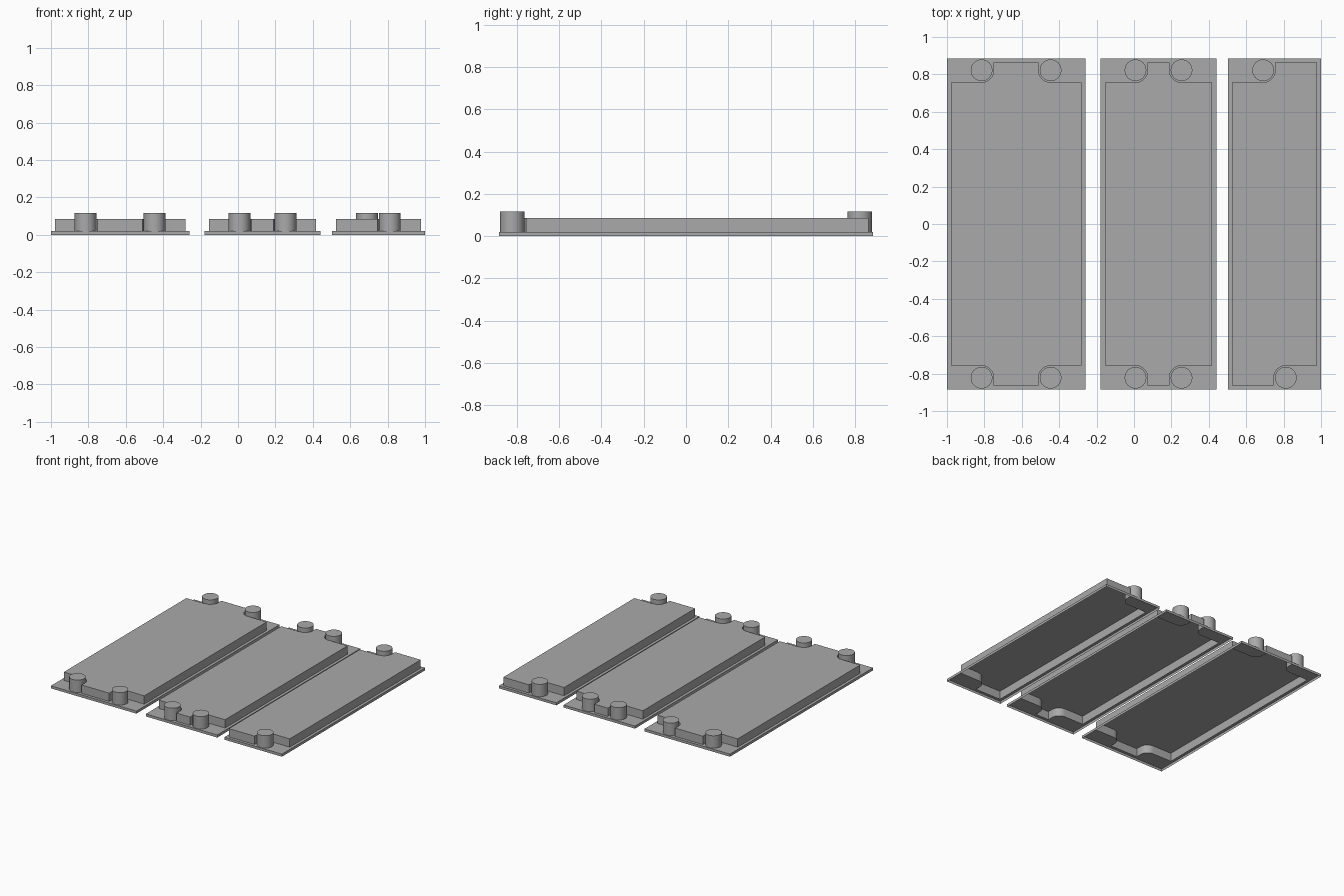
import bpy, bmesh, math

if "Cube" in bpy.data.objects:
    bpy.data.objects.remove(bpy.data.objects["Cube"])

grey = bpy.data.materials.new("light grey")
grey.diffuse_color = (0.4, 0.4, 0.4, 1)
grey.use_nodes = True
grey.node_tree.nodes["Principled BSDF"].inputs["Base Color"].default_value = grey.diffuse_color

HALF_Y = 0.885        # rim half length
END_Y = 0.863         # body end
NOTCH_Y = 0.757       # body shoulder beside the pegs
PEG_Y = 0.822
R = 0.058             # peg radius
GAP_R = 0.065         # notch corner radius around a peg
Z_RIM, Z_BODY, Z_PEG = 0.02, 0.085, 0.117


def finish(obj):
    obj.data.materials.append(grey)
    bpy.ops.object.select_all(action='DESELECT')
    obj.select_set(True)
    bpy.context.view_layer.objects.active = obj
    bpy.ops.object.shade_smooth_by_angle(angle=math.radians(30))


def corner(edge_x, sy, sx, peg_x):
    """Corner points of the body, side edge first, ending at the end edge."""
    if peg_x is None:
        return [(edge_x, sy * END_Y)]
    pts = [(edge_x, sy * NOTCH_Y)]
    for i in range(9):
        a = math.pi / 2 * i / 8
        pts.append((peg_x - sx * GAP_R * math.sin(a),
                    sy * (PEG_Y - GAP_R * math.cos(a))))
    pts.append((peg_x - sx * GAP_R, sy * END_Y))
    return pts


def tray(name, rim, body, pegs):
    """Open-bottomed pan: skirt, flange, walls and top. pegs keys are (sx, sy)."""
    (x0, x1), (b0, b1) = rim, body
    outline = (corner(b0, -1, -1, pegs.get((-1, -1)))
               + corner(b1, -1, 1, pegs.get((1, -1)))[::-1]
               + corner(b1, 1, 1, pegs.get((1, 1)))
               + corner(b0, 1, -1, pegs.get((-1, 1)))[::-1])
    rect = [(x0, -HALF_Y), (x1, -HALF_Y), (x1, HALF_Y), (x0, HALF_Y)]
    bm = bmesh.new()

    def ring(pts, z):
        return [bm.verts.new((x, y, z)) for x, y in pts]

    def wall(lo, hi):
        n = len(lo)
        for i in range(n):
            j = (i + 1) % n
            bm.faces.new((lo[i], lo[j], hi[j], hi[i]))

    def loop_edges(r):
        return [bm.edges.get((r[i], r[(i + 1) % len(r)])) for i in range(len(r))]

    foot, lip = ring(rect, 0), ring(rect, Z_RIM)
    base, top = ring(outline, Z_RIM), ring(outline, Z_BODY)
    wall(foot, lip)
    wall(base, top)
    bm.faces.new(top)
    # flange between the rim and the body
    fill = bmesh.ops.triangle_fill(bm, edges=loop_edges(lip) + loop_edges(base),
                                   use_beauty=True, normal=(0, 0, 1))
    for f in fill["geom"]:
        if isinstance(f, bmesh.types.BMFace):
            f.normal_update()
            if f.normal.z < 0:
                f.normal_flip()
    me = bpy.data.meshes.new(name)
    bm.to_mesh(me)
    bm.free()
    obj = bpy.data.objects.new(name, me)
    bpy.context.collection.objects.link(obj)
    finish(obj)
    # pegs standing on the flange
    for (sx, sy), px in pegs.items():
        bpy.ops.mesh.primitive_cylinder_add(
            vertices=32, radius=R, depth=Z_PEG - Z_RIM,
            location=(px, sy * PEG_Y, (Z_PEG + Z_RIM) / 2))
        peg = bpy.context.object
        peg.name = name + "_peg"
        finish(peg)


def four(left, right):
    return {(sx, sy): (left if sx < 0 else right)
            for sx in (-1, 1) for sy in (-1, 1)}


tray("wide_tray", (-1.0, -0.26), (-0.978, -0.282), four(-0.815, -0.446))
tray("middle_tray", (-0.178, 0.44), (-0.156, 0.418), four(0.008, 0.254))
tray("narrow_tray", (0.503, 1.0), (0.525, 0.978), {(1, -1): 0.812, (-1, 1): 0.69})
